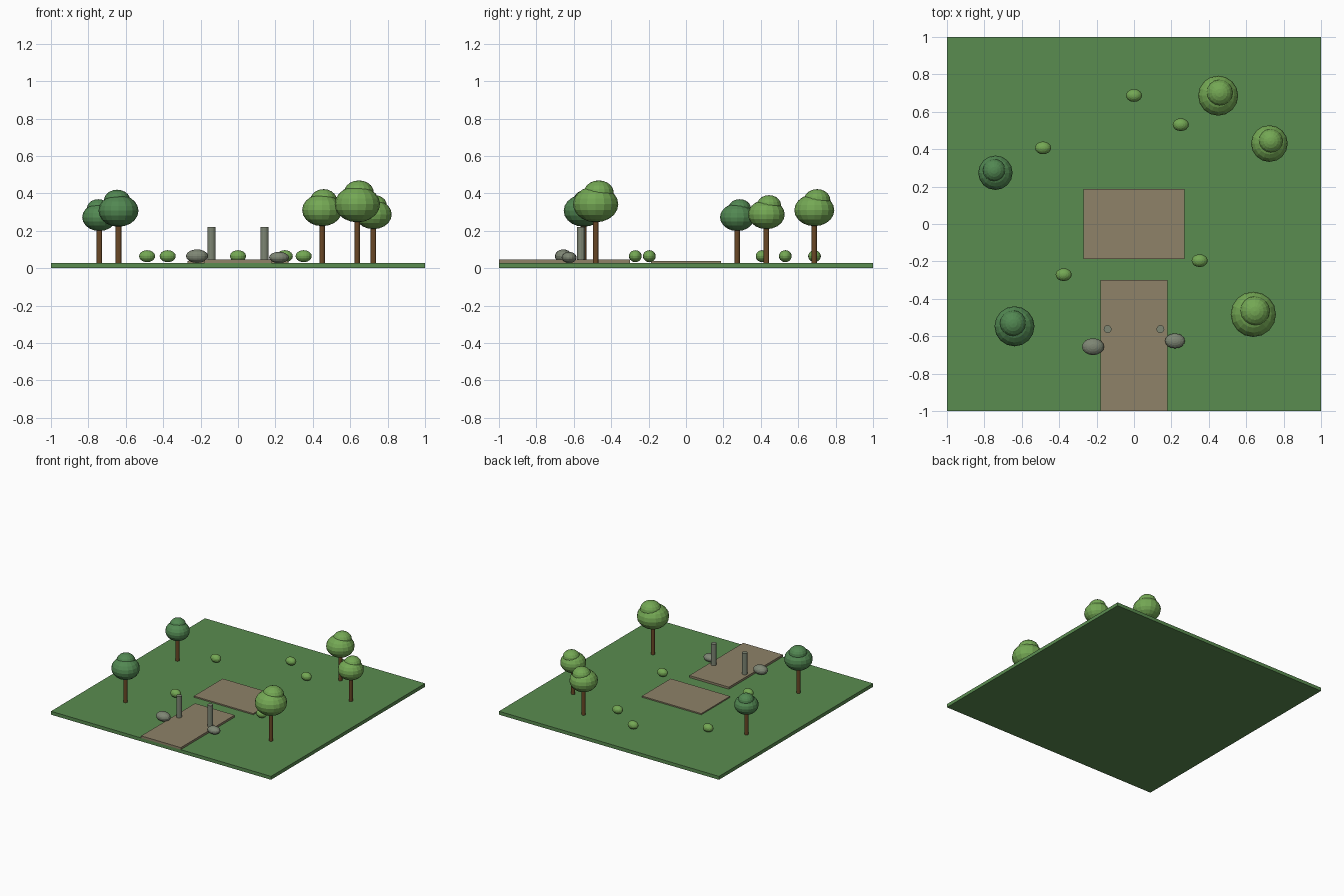
import bpy

cube = bpy.data.objects.get("Cube")
if cube:
    bpy.data.objects.remove(cube, do_unlink=True)


def srgb(v):
    v /= 255
    return v / 12.92 if v <= 0.04045 else ((v + 0.055) / 1.055) ** 2.4


def material(name, r, g, b):
    col = (srgb(r), srgb(g), srgb(b), 1)
    m = bpy.data.materials.new(name)
    m.use_nodes = True
    m.diffuse_color = col
    bsdf = next(n for n in m.node_tree.nodes if n.type == 'BSDF_PRINCIPLED')
    bsdf.inputs["Base Color"].default_value = col
    return m


grass = material("grass green", 90, 140, 80)
earth = material("path tan", 142, 130, 104)
bark = material("bark brown", 106, 72, 38)
light_leaf = material("light leaf green", 116, 168, 84)
dark_leaf = material("dark leaf green", 82, 136, 82)
stone = material("stone grey", 126, 134, 116)


def finish(name, mat):
    ob = bpy.context.object
    ob.name = ob.data.name = name
    ob.data.materials.append(mat)
    return ob


def box(name, mat, x, y, z):
    """Box spanning the (low, high) pair on each axis."""
    pairs = (x, y, z)
    bpy.ops.mesh.primitive_cube_add(size=1, location=[sum(p) / 2 for p in pairs])
    finish(name, mat).scale = [p[1] - p[0] for p in pairs]


def ball(name, mat, loc, radii):
    bpy.ops.mesh.primitive_uv_sphere_add(segments=16, ring_count=10, location=loc)
    finish(name, mat).scale = radii


def column(name, mat, x, y, high, radius):
    """Upright cylinder standing on the lawn."""
    bpy.ops.mesh.primitive_cylinder_add(vertices=12, radius=radius, depth=high - TOP,
                                        location=(x, y, (TOP + high) / 2))
    finish(name, mat)


# Lawn, courtyard slab and entrance path
TOP = 0.028
box("lawn", grass, (-1, 1), (-1, 1), (0, TOP))
box("courtyard", earth, (-0.27, 0.27), (-0.187, 0.187), (TOP, 0.038))
box("path", earth, (-0.18, 0.18), (-1, -0.3), (TOP, 0.045))

# Gate posts with a boulder beside each
for side, x in (("right", -0.141), ("left", 0.141)):
    column(side + "_gate_post", stone, x, -0.562, 0.22, 0.021)
ball("right_boulder", stone, (-0.219, -0.656, 0.064), (0.059, 0.045, 0.036))
ball("left_boulder", stone, (0.219, -0.625, 0.057), (0.053, 0.04, 0.03))

# Trees: trunk, wide lower crown and a smaller offset upper crown
trees = [
    ("back_tree", light_leaf, 0.45, 0.686, 0.31, 0.107),
    ("left_tree", light_leaf, 0.724, 0.43, 0.287, 0.098),
    ("front_left_tree", light_leaf, 0.638, -0.483, 0.342, 0.121),
    ("right_tree", dark_leaf, -0.741, 0.274, 0.272, 0.092),
    ("front_right_tree", dark_leaf, -0.639, -0.547, 0.307, 0.107),
]
for name, leaf, x, y, z, r in trees:
    lean = 0.07 * r * (1 if leaf == light_leaf else -1)
    column(name + "_trunk", bark, x, y, z, 0.015)
    ball(name + "_lower_crown", leaf, (x, y, z), (r, r, 0.8 * r))
    ball(name + "_upper_crown", leaf, (x + lean, y + 0.14 * r, z + 0.51 * r),
         (0.66 * r, 0.66 * r, 0.54 * r))

# Low bushes scattered over the lawn
bushes = [(0, 0.687), (0.25, 0.531), (-0.486, 0.407), (-0.376, -0.271), (0.351, -0.196)]
for i, (x, y) in enumerate(bushes):
    ball(f"bush_{i + 1}", light_leaf, (x, y, 0.064), (0.043, 0.034, 0.032))
